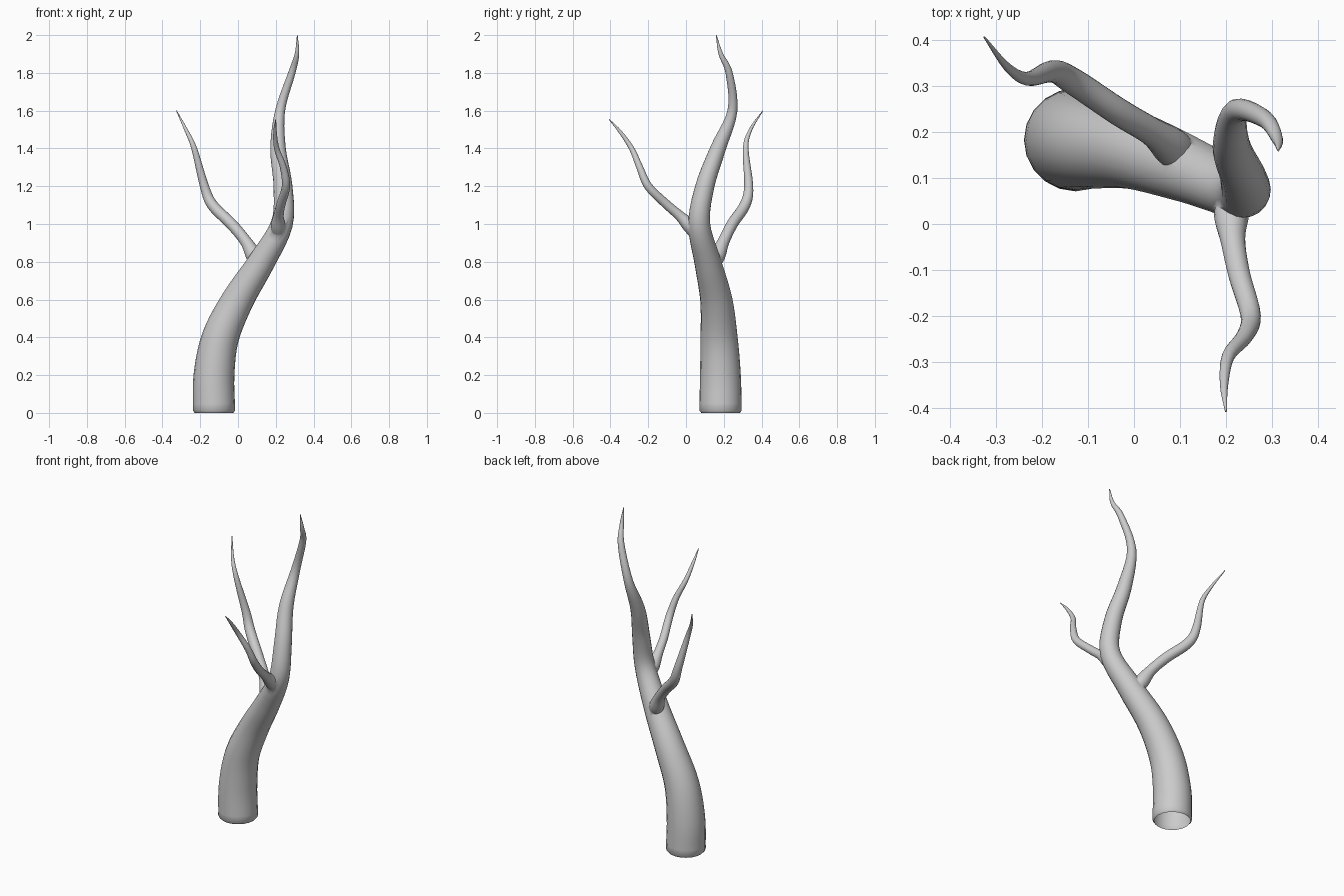
import bpy, bmesh, math
from mathutils import Vector

if "Cube" in bpy.data.objects:
    bpy.data.objects.remove(bpy.data.objects["Cube"])

SIDES = 20


def smooth_path(pts, steps):
    """Catmull-Rom through (x, y, z, radius) points."""
    p = [Vector(q) for q in pts]
    p = [p[0] * 2 - p[1]] + p + [p[-1] * 2 - p[-2]]
    out = []
    for i in range(1, len(p) - 2):
        a, b, c, d = p[i - 1:i + 3]
        for s in range(steps):
            t = s / steps
            out.append(0.5 * (2 * b + (c - a) * t + (2 * a - 5 * b + 4 * c - d) * t * t
                              + (3 * b - a - 3 * c + d) * t ** 3))
    return out + [p[-2]]


def limb(name, pts, steps=5, lip=False):
    """Tapered tube swept along a smooth path, capped at both ends."""
    path = smooth_path(pts, steps)
    if lip:
        first = path[0]
        path.insert(0, Vector((first[0], first[1], 0, first[3] - 0.01)))
    pos = [q.to_3d() for q in path]
    bm = bmesh.new()
    rings = []
    side = Vector((1, 0, 0))
    for i, c in enumerate(pos):
        t = (pos[min(i + 1, len(pos) - 1)] - pos[max(i - 1, 0)]).normalized()
        if lip and i < 2:
            t = Vector((0, 0, 1))
        side = (side - t * side.dot(t)).normalized()
        up = t.cross(side)
        r = max(path[i][3], 0.002)
        rings.append([bm.verts.new(c + r * (side * math.cos(a) + up * math.sin(a)))
                      for a in (2 * math.pi * k / SIDES for k in range(SIDES))])
    for a, b in zip(rings, rings[1:]):
        for k in range(SIDES):
            n = (k + 1) % SIDES
            bm.faces.new((a[k], a[n], b[n], b[k]))
    bm.faces.new(rings[0][::-1])
    bm.faces.new(rings[-1])
    me = bpy.data.meshes.new(name)
    bm.to_mesh(me)
    bm.free()
    ob = bpy.data.objects.new(name, me)
    bpy.context.collection.objects.link(ob)
    return ob


# Main trunk, bending right and then up to the tip
trunk = limb("tree_trunk", [
    (-0.127, 0.183, 0.012, 0.112), (-0.127, 0.182, 0.2, 0.108),
    (-0.093, 0.175, 0.4, 0.098), (0.0, 0.16, 0.6, 0.085),
    (0.125, 0.115, 0.8, 0.071), (0.232, 0.07, 1.0, 0.058),
    (0.238, 0.1, 1.2, 0.050), (0.212, 0.17, 1.4, 0.041),
    (0.223, 0.246, 1.6, 0.026), (0.285, 0.228, 1.8, 0.019),
    (0.312, 0.184, 1.9, 0.012), (0.314, 0.16, 2.0, 0.002)], lip=True)

# Rear left branch
rear = limb("rear_branch", [
    (0.12, 0.13, 0.76, 0.03), (0.085, 0.165, 0.83, 0.042),
    (0.04, 0.20, 0.91, 0.031), (-0.035, 0.245, 1.0, 0.03),
    (-0.135, 0.312, 1.1, 0.029), (-0.178, 0.332, 1.2, 0.024),
    (-0.232, 0.316, 1.4, 0.015), (-0.276, 0.342, 1.5, 0.009),
    (-0.326, 0.407, 1.6, 0.002)])

# Front branch
front = limb("front_branch", [
    (0.215, 0.065, 0.93, 0.03), (0.212, 0.02, 0.99, 0.038),
    (0.215, -0.035, 1.045, 0.027), (0.229, -0.11, 1.11, 0.024),
    (0.254, -0.2, 1.2, 0.022), (0.24, -0.245, 1.3, 0.018),
    (0.205, -0.288, 1.4, 0.014), (0.196, -0.35, 1.49, 0.009),
    (0.2, -0.408, 1.555, 0.002)])

# Fuse the branches into the trunk
bpy.context.view_layer.objects.active = trunk
trunk.select_set(True)
for br in (rear, front):
    mod = trunk.modifiers.new("join", 'BOOLEAN')
    mod.operation = 'UNION'
    mod.solver = 'EXACT'
    mod.object = br
    bpy.ops.object.modifier_apply(modifier=mod.name)
    bpy.data.objects.remove(br)

# Open the hollow base
bm = bmesh.new()
bm.from_mesh(trunk.data)
caps = [f for f in bm.faces if all(v.co.z < 0.003 for v in f.verts)]
bmesh.ops.delete(bm, geom=caps, context='FACES')
bm.to_mesh(trunk.data)
bm.free()

bpy.ops.object.select_all(action='DESELECT')
trunk.select_set(True)
bpy.ops.object.shade_smooth_by_angle(angle=math.radians(60))
